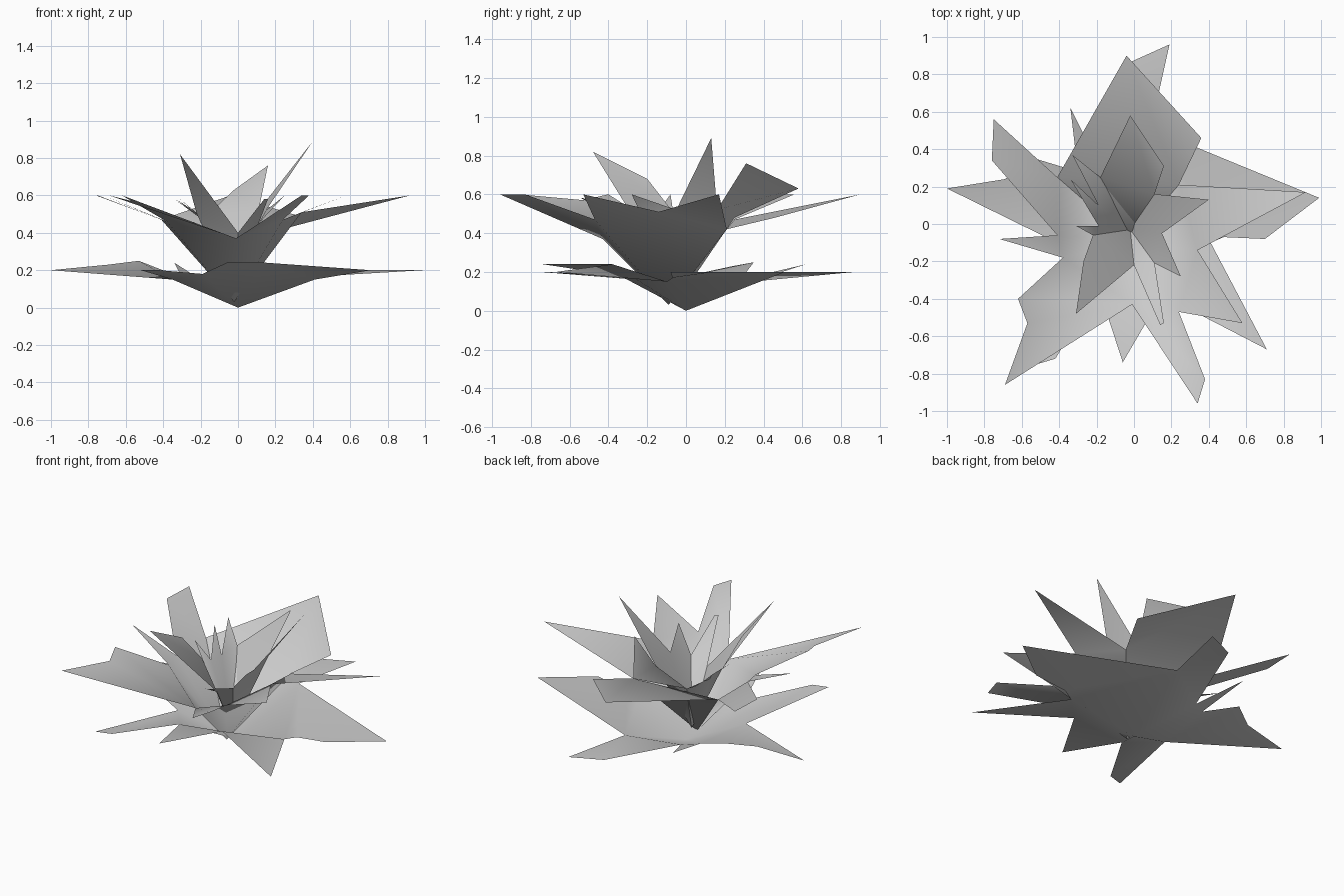
import bpy


def rosette(name, base, tip_z, sectors):
    """Cup of leaves. Each sector is (notch, leaf outline up to next notch).
    The notches form a cone on the base, leaves spread from its rim.
    Leaf points given as (x, y) lie at tip_z, (x, y, z) override it."""
    verts = [base] + [notch for notch, leaf in sectors]
    n = len(sectors)
    faces = []
    for i, (notch, leaf) in enumerate(sectors):
        a, b = i + 1, (i + 1) % n + 1
        first = len(verts)
        verts += [p if len(p) == 3 else (*p, tip_z) for p in leaf]
        faces.append((0, a, b))
        faces.append((a, *range(first, len(verts)), b))
    mesh = bpy.data.meshes.new(name)
    mesh.from_pydata(verts, [], faces)
    obj = bpy.data.objects.new(name, mesh)
    bpy.context.collection.objects.link(obj)
    bpy.ops.object.select_all(action='DESELECT')
    obj.select_set(True)
    bpy.context.view_layer.objects.active = obj
    bpy.ops.object.shade_smooth_by_angle(angle=0.9)
    return obj


# Wide, flat ground leaves (sectors run counter-clockwise)
rosette("lower_leaves", (0, 0, 0), 0.2, [
    ((0.41, -0.10, 0.15), [(0.48, -0.07, 0.17), (0.70, -0.08), (0.99, 0.14)]),
    ((0.09, 0.51, 0.20), [(0.19, 0.96), (-0.01, 0.87)]),
    ((-0.20, 0.34, 0.15), [(-0.34, 0.62, 0.24)]),
    ((-0.30, 0.28, 0.16), [(-0.53, 0.35, 0.25), (-0.69, 0.24, 0.23), (-1.0, 0.19)]),
    ((-0.35, -0.13, 0.15), [(-0.52, -0.75), (-0.42, -0.72)]),
    ((-0.19, -0.34, 0.18), [(-0.06, -0.74, 0.24)]),
    ((0.15, -0.38, 0.24), [(0.71, -0.67)]),
])

# Raised middle leaves
rosette("middle_leaves", (-0.02, -0.09, 0.03), 0.6, [
    ((0.34, -0.14, 0.51), [(0.92, 0.17)]),
    ((0.24, 0.21, 0.42), [(0.36, 0.46, 0.48), (-0.04, 0.90)]),
    ((-0.41, 0.25, 0.47), [(-0.75, 0.56), (-0.76, 0.34)]),
    ((-0.41, -0.06, 0.47), [(-0.72, -0.08)]),
    ((-0.38, -0.18, 0.46), [(-0.62, -0.40), (-0.57, -0.53, 0.57), (-0.69, -0.86)]),
    ((-0.01, -0.43, 0.37), [(0.34, -0.96), (0.38, -0.83)]),
    ((0.24, -0.47, 0.47), [(0.58, -0.53)]),
])

# Steep inner leaves
rosette("inner_leaves", (-0.02, -0.03, 0.07), 0.58, [
    ((0.15, -0.05, 0.52), [(0.40, 0.13, 0.89)]),
    ((0.11, 0.16, 0.52), [(0.16, 0.31, 0.76), (-0.02, 0.58, 0.63)]),
    ((-0.18, 0.25, 0.48), [(-0.33, 0.37)]),
    ((-0.19, 0.10, 0.47), [(-0.34, 0.24)]),
    ((-0.19, -0.01, 0.48), [(-0.31, -0.01)]),
    ((-0.22, -0.06, 0.50), [(-0.27, -0.20, 0.68), (-0.31, -0.48, 0.82)]),
    ((0.0, -0.22, 0.40), [(0.14, -0.54), (0.16, -0.53)]),
    ((0.11, -0.21, 0.45), [(0.25, -0.28, 0.6)]),
])
